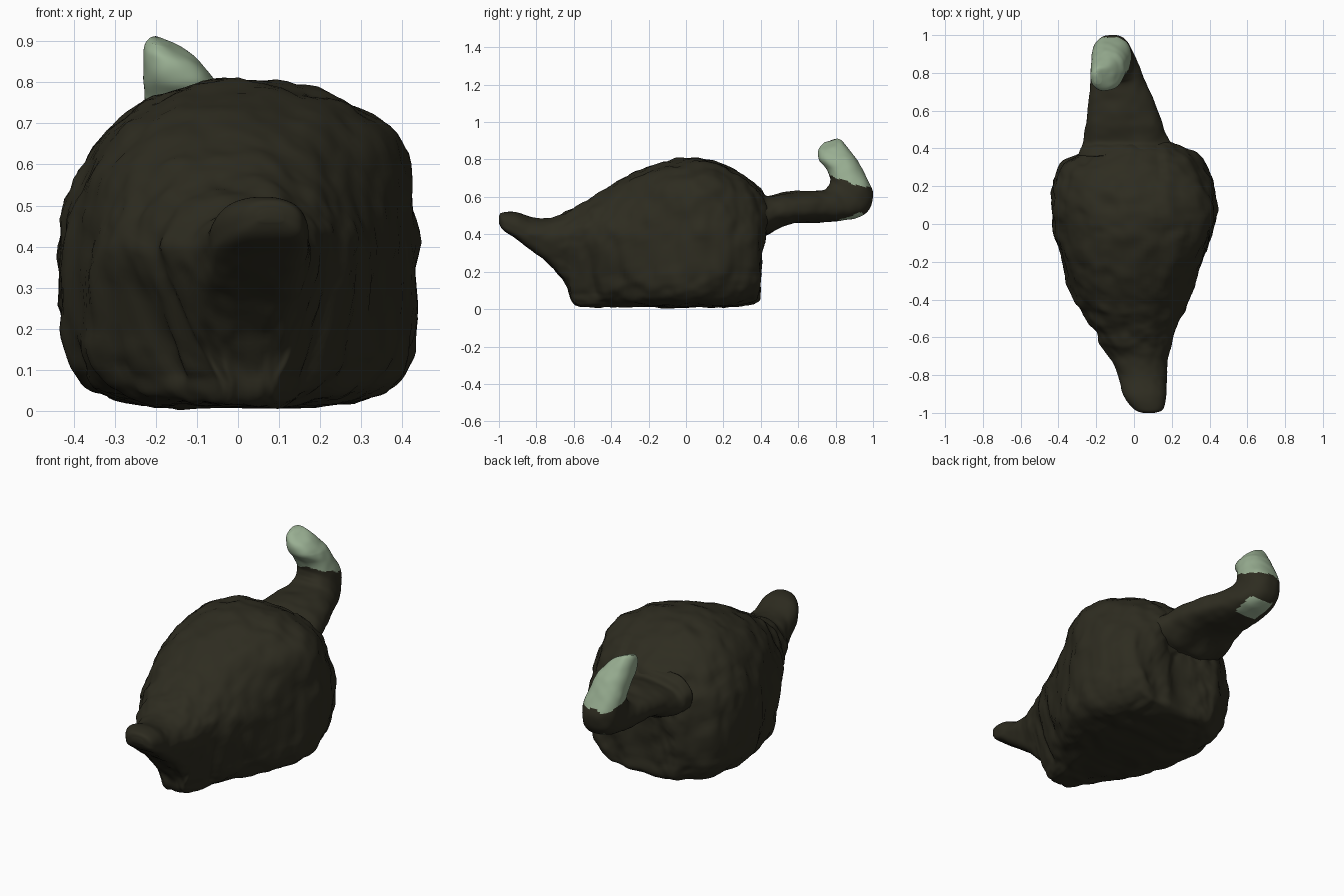
import bpy, bmesh, math
from mathutils import Vector, noise

if "Cube" in bpy.data.objects:
    bpy.data.objects.remove(bpy.data.objects["Cube"])


def material(name, rgb):
    m = bpy.data.materials.new(name)
    m.diffuse_color = (*rgb, 1)
    m.use_nodes = True
    m.node_tree.nodes["Principled BSDF"].inputs["Base Color"].default_value = m.diffuse_color
    return m


DARK = material("dark olive hide", (0.027, 0.025, 0.0145))
PALE = material("pale green tip", (0.32, 0.43, 0.29))


def clamp(v):
    return max(0, min(1, v))


def spline(keys, t):
    # Catmull-Rom through the key sections
    i = min(int(t), len(keys) - 2)
    f = t - i
    k = [keys[max(0, min(len(keys) - 1, i + d))] for d in (-1, 0, 1, 2)]
    return [0.5 * (2 * b + (c - a) * f + (2 * a - 5 * b + 4 * c - d) * f * f
                   + (3 * b - a - 3 * c + d) * f ** 3) for a, b, c, d in zip(*k)]


def power(v, n):
    return math.copysign(abs(v) ** (2 / n), v)


def loft(name, keys, per, segs, mid, n_low, n_high, shape):
    """Each key: lower y, lower z, upper y, upper z, left x, right x."""
    bm = bmesh.new()
    rings = []
    count = (len(keys) - 1) * per
    for r in range(count + 1):
        by, bz, ty, tz, xl, xr = spline(keys, r / per)
        ring = []
        for s in range(segs):
            a = 2 * math.pi * s / segs
            n = n_high if math.sin(a) > 0 else n_low
            v = power(math.sin(a), n)
            v = mid + v * ((1 - mid) if v > 0 else mid)
            x = (xl + xr) / 2 + power(math.cos(a), n) * (xr - xl) / 2
            ring.append(bm.verts.new((x, by + (ty - by) * v, bz + (tz - bz) * v)))
        rings.append(ring)
    for a, b in zip(rings, rings[1:]):
        for s in range(segs):
            q = (s + 1) % segs
            bm.faces.new((a[s], a[q], b[q], b[s]))
    for ring in (rings[0], rings[-1]):
        c = bm.verts.new(sum((v.co for v in ring), Vector()) / segs)
        for s in range(segs):
            bm.faces.new((ring[s], ring[(s + 1) % segs], c))
    bmesh.ops.recalc_face_normals(bm, faces=bm.faces)
    bm.normal_update()
    moved = [shape(v.co, v.normal) for v in bm.verts]
    for v, co in zip(bm.verts, moved):
        v.co = co
        v.co.z = max(v.co.z, 0)
    me = bpy.data.meshes.new(name)
    bm.to_mesh(me)
    bm.free()
    ob = bpy.data.objects.new(name, me)
    bpy.context.collection.objects.link(ob)
    me.materials.append(DARK)
    me.materials.append(PALE)
    me.shade_smooth()
    return ob


# Shaggy body running from the snout to the rump
body = [
    (-1.00, 0.46, -1.00, 0.49, 0.05, 0.11),
    (-0.975, 0.42, -0.985, 0.515, 0.0, 0.155),
    (-0.90, 0.37, -0.91, 0.52, -0.06, 0.17),
    (-0.82, 0.31, -0.82, 0.49, -0.085, 0.17),
    (-0.72, 0.23, -0.72, 0.49, -0.13, 0.185),
    (-0.635, 0.13, -0.64, 0.525, -0.20, 0.22),
    (-0.60, 0.03, -0.57, 0.56, -0.225, 0.24),
    (-0.50, 0.01, -0.50, 0.60, -0.28, 0.275),
    (-0.40, 0.015, -0.40, 0.66, -0.335, 0.30),
    (-0.25, 0.015, -0.25, 0.74, -0.37, 0.345),
    (-0.08, 0.01, -0.08, 0.795, -0.41, 0.41),
    (0.08, 0.01, 0.06, 0.805, -0.435, 0.44),
    (0.22, 0.015, 0.20, 0.775, -0.435, 0.42),
    (0.32, 0.025, 0.30, 0.72, -0.39, 0.385),
    (0.385, 0.05, 0.39, 0.645, -0.29, 0.32),
    (0.385, 0.16, 0.43, 0.58, -0.21, 0.22),
    (0.40, 0.36, 0.43, 0.53, -0.12, 0.10),
]


def body_shape(co, nrm):
    fade = min(1, max(0.1, (co.y + 1) / 0.45))
    side = max(0, 1 - abs(nrm.z))
    # upright folds of fur, plus finer lumps
    fold = noise.noise(Vector((co.x * 9, co.y * 9, co.z * 2.2)))
    lump = noise.noise(co * 11 + Vector((5, 2, 1)))
    fine = noise.noise(co * 24)
    out = co + nrm * (0.026 * fold * side + 0.013 * lump + 0.006 * fine) * fade
    # fuller right shoulder
    if co.x > 0.15:
        out += nrm * 0.035 * math.exp(-((co.z - 0.65) / 0.1) ** 2 - ((co.y - 0.05) / 0.25) ** 2)
    # the chest narrows to a pointed keel below the snout
    front = clamp((-0.25 - co.y) / 0.35)
    low = clamp((0.40 - co.z) / 0.32)
    out.x = 0.035 + (out.x - 0.035) * (1 - 0.62 * front * low)
    # the base pulls in a little at the rear corners
    rear = clamp((co.y - 0.1) / 0.25) * clamp((0.3 - co.z) / 0.25)
    out.x *= 1 - 0.15 * rear
    # creases behind the chest keel and behind the forefoot
    for y0, depth in ((-0.46, 0.025), (-0.30, 0.02)):
        d = math.exp(-((co.y + 0.25 * co.z - y0) / 0.025) ** 2) * depth
        out -= nrm * d * low * side
    return out


loft("body", body, 8, 112, 0.42, 4.2, 2.25, body_shape)

# Tail: flared root tapering back, then curling up to a blunt tip
tail = [
    (0.37, 0.38, 0.36, 0.65, -0.295, 0.225),
    (0.405, 0.395, 0.40, 0.635, -0.285, 0.215),
    (0.44, 0.405, 0.435, 0.60, -0.27, 0.19),
    (0.54, 0.45, 0.53, 0.625, -0.255, 0.15),
    (0.66, 0.46, 0.65, 0.63, -0.24, 0.105),
    (0.80, 0.47, 0.735, 0.635, -0.23, 0.055),
    (0.92, 0.49, 0.76, 0.655, -0.225, 0.02),
    (0.985, 0.54, 0.77, 0.68, -0.222, -0.005),
    (0.998, 0.63, 0.77, 0.705, -0.222, -0.015),
    (0.95, 0.735, 0.75, 0.75, -0.227, -0.035),
    (0.895, 0.83, 0.71, 0.80, -0.23, -0.06),
    (0.84, 0.90, 0.71, 0.86, -0.228, -0.105),
    (0.81, 0.912, 0.74, 0.892, -0.215, -0.17),
]


def tail_shape(co, nrm):
    fade = clamp((0.85 - co.y) / 0.3) if co.z < 0.66 else 0
    out = co + nrm * (0.014 * noise.noise(co * 9) * fade + 0.003 * noise.noise(co * 20))
    # the tip slopes down to the right
    out.z -= 0.28 * max(0, co.x + 0.2) * clamp((co.z - 0.8) / 0.1)
    return out


ob = loft("tail", tail, 10, 72, 0.5, 2.3, 2.3, tail_shape)

# Pale tip above a ragged sloping line, and a pale patch underneath
for p in ob.data.polygons:
    c = p.center
    edge = 0.705 - 0.28 * (c.y - 0.8) + 0.025 * noise.noise(c * 14)
    patch = c.z < 0.515 and 0.81 < c.y < 0.95 and p.normal.z < -0.5 and -0.16 < c.x < -0.02
    p.material_index = 1 if (c.z > edge and c.y > 0.68) or patch else 0
